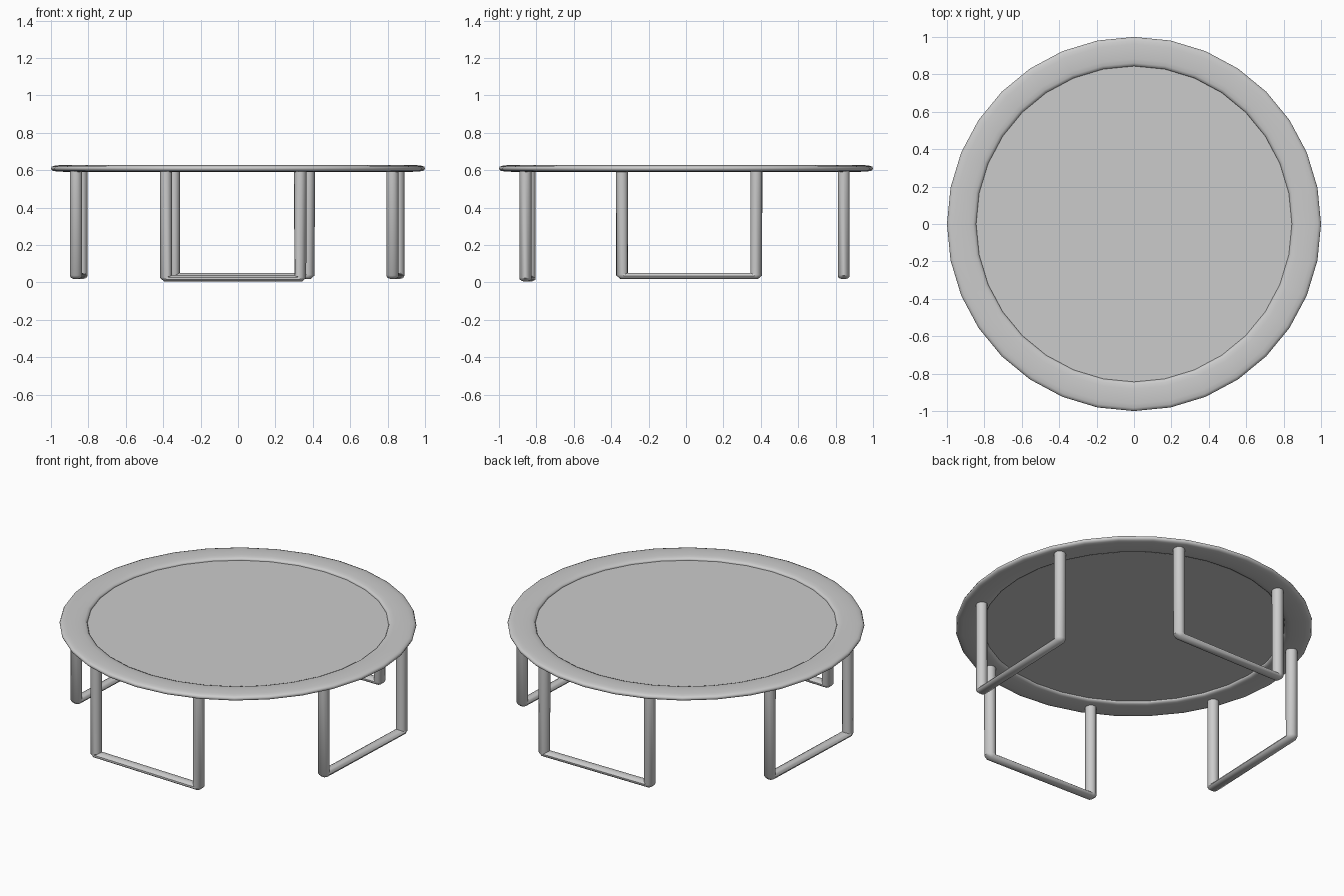
import bpy, math
from mathutils import Vector

if "Cube" in bpy.data.objects:
    bpy.data.objects.remove(bpy.data.objects["Cube"])

SEGS = 32


def finish(obj, angle):
    bpy.ops.object.select_all(action='DESELECT')
    obj.select_set(True)
    bpy.context.view_layer.objects.active = obj
    bpy.ops.object.shade_smooth_by_angle(angle=math.radians(angle))


def add_mesh(name, verts, faces):
    me = bpy.data.meshes.new(name)
    me.from_pydata(verts, [], faces)
    obj = bpy.data.objects.new(name, me)
    bpy.context.collection.objects.link(obj)
    return obj


def soft(v, p=0.7):
    # rounded-box version of a sine or cosine
    return math.copysign(abs(v) ** p, v)


# padded rim: flattened ring with a soft rounded section
def make_rim(radius=0.922, half_w=0.078, z=0.609, half_h=0.018, n=16):
    verts, faces = [], []
    for i in range(SEGS):
        a = 2 * math.pi * i / SEGS
        for j in range(n):
            b = 2 * math.pi * j / n
            r = radius + half_w * soft(math.cos(b))
            verts.append((r * math.cos(a), r * math.sin(a), z + half_h * soft(math.sin(b))))
            k = (i + 1) % SEGS
            m = (j + 1) % n
            faces.append((i * n + j, k * n + j, k * n + m, i * n + m))
    finish(add_mesh("padded_rim", verts, faces), 80)


# jumping mat: flat disc tucked into the rim
def make_mat(radius=0.86, z=0.609):
    ring = [(radius * math.cos(2 * math.pi * i / SEGS),
             radius * math.sin(2 * math.pi * i / SEGS), z) for i in range(SEGS)]
    add_mesh("jumping_mat", ring, [tuple(range(SEGS))])


# leg frame: U-shaped tube, flattened in z
def make_leg_frame(name, a, b, z, top=0.606, depth=0.033, flat=0.6, cut=0.008):
    step = (Vector(b) - Vector(a)).normalized() * cut
    a, b = Vector(a), Vector(b)
    path = [(*a, top), (*a, z + cut), (*(a + step), z),
            (*(b - step), z), (*b, z + cut), (*b, top)]
    cu = bpy.data.curves.new(name, 'CURVE')
    cu.dimensions = '3D'
    cu.bevel_depth = depth
    cu.bevel_resolution = 3
    cu.use_fill_caps = True
    sp = cu.splines.new('POLY')
    sp.points.add(len(path) - 1)
    for pt, (x, y, h) in zip(sp.points, path):
        pt.co = (x, y, h / flat, 1)
    obj = bpy.data.objects.new(name, cu)
    bpy.context.collection.objects.link(obj)
    obj.scale.z = flat
    bpy.ops.object.select_all(action='DESELECT')
    obj.select_set(True)
    bpy.context.view_layer.objects.active = obj
    bpy.ops.object.convert(target='MESH')
    obj = bpy.context.view_layer.objects.active
    bpy.ops.object.transform_apply(location=False, rotation=False, scale=True)
    finish(obj, 45)


make_rim()
make_mat()
make_leg_frame("front_leg_frame", (-0.385, -0.835), (0.333, -0.858), 0.021)
make_leg_frame("right_leg_frame", (0.826, -0.342), (0.857, 0.376), 0.034)
make_leg_frame("back_leg_frame", (0.378, 0.843), (-0.343, 0.843), 0.034)
make_leg_frame("left_leg_frame", (-0.837, 0.376), (-0.866, -0.342), 0.034)
